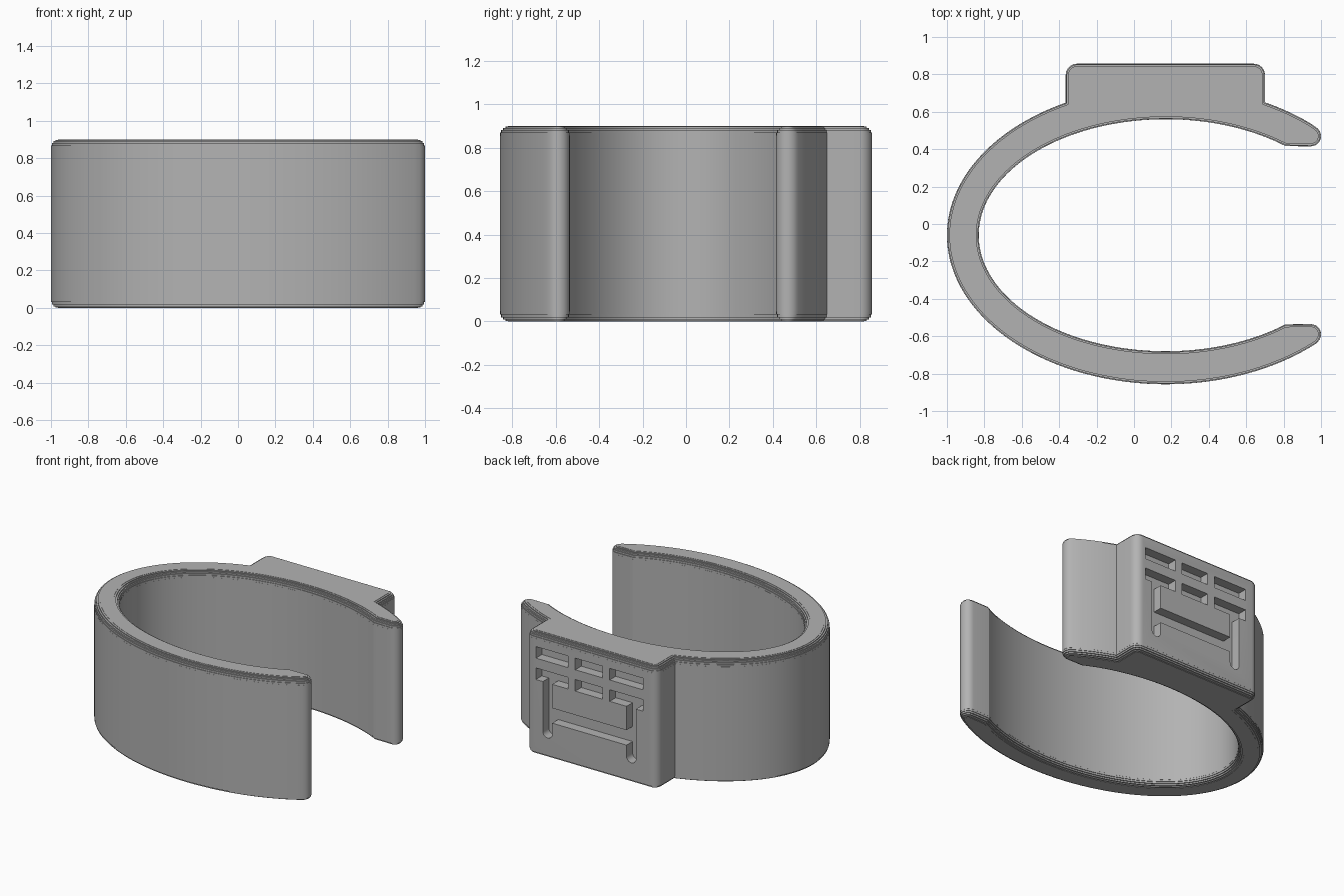
import bpy, bmesh, math
from mathutils import Vector

if "Cube" in bpy.data.objects:
    bpy.data.objects.remove(bpy.data.objects["Cube"])

CX, CY = 0.17, -0.06          # centre of the oval
HEIGHT, ROUND, STEPS = 0.9, 0.045, 5

def arc(cx, cy, rx, ry, a0, a1, n):
    return [Vector((cx + rx * math.cos(math.radians(a0 + (a1 - a0) * i / n)),
                    cy + ry * math.sin(math.radians(a0 + (a1 - a0) * i / n)))) for i in range(n + 1)]

def oval_angle(x, a):
    return math.degrees(math.acos((x - CX) / a))

def inset(pts, d):
    """Move a counter-clockwise outline inwards by d with mitred corners."""
    out = []
    for i, p in enumerate(pts):
        e0 = (p - pts[i - 1]).normalized()
        e1 = (pts[(i + 1) % len(pts)] - p).normalized()
        n0, n1 = Vector((-e0.y, e0.x)), Vector((-e1.y, e1.x))
        m = (n0 + n1).normalized()
        out.append(p + m * d / max(m.dot(n0), 0.5))
    return out

def make_object(name, bm):
    bmesh.ops.recalc_face_normals(bm, faces=bm.faces)
    mesh = bpy.data.meshes.new(name)
    bm.to_mesh(mesh)
    bm.free()
    ob = bpy.data.objects.new(name, mesh)
    bpy.context.collection.objects.link(ob)
    return ob

def loft(name, rings):
    """Join equal rings of 3D points and cap both ends."""
    bm = bmesh.new()
    loops = [[bm.verts.new(p) for p in r] for r in rings]
    n = len(rings[0])
    for a, b in zip(loops, loops[1:]):
        for i in range(n):
            j = (i + 1) % n
            bm.faces.new((a[i], a[j], b[j], b[i]))
    bm.faces.new(loops[0])
    bm.faces.new(loops[-1])
    return make_object(name, bm)

# Outline of the open cuff with a raised rectangular pad at the back
A, B, a, b = 1.17, 0.797, 1.0, 0.62
tip, pad_r, pad_l, pad_y, r = 0.9725, 0.70, -0.365, 0.857, 0.06
outline = arc(0.945, CY + 0.53, 0.055, 0.055, -90, 60, 10)
outline += arc(CX, CY, A, B, oval_angle(tip, A), oval_angle(pad_r, A), 10)[1:]
outline += arc(pad_r - r, pad_y - r, r, r, 0, 90, 8)
outline += arc(pad_l + r, pad_y - r, r, r, 90, 180, 8)
outline += arc(CX, CY, A, B, oval_angle(pad_l, A), 360 - oval_angle(tip, A), 110)
outline += arc(0.945, CY - 0.53, 0.055, 0.055, -60, 90, 10)[1:]
outline += arc(CX, CY, a, b, 360 - oval_angle(0.81, a), oval_angle(0.81, a), 120)

# Terraced rounding along the bottom and top rims
profile = []
for i in range(STEPS):
    t0, t1 = [math.radians(90 * k / STEPS) for k in (i, i + 1)]
    d = ROUND * (1 - math.sin((t0 + t1) / 2))
    profile += [(d, ROUND * (1 - math.cos(t0))), (d, ROUND * (1 - math.cos(t1)))]
profile += [(0, ROUND), (0, HEIGHT - ROUND)] + [(d, HEIGHT - z) for d, z in reversed(profile)]
cuff = loft("cuff", [[(p.x, p.y, z) for p in inset(outline, d)] for d, z in profile])

# Engraved pattern on the pad: windows, a crossbar and two round-ended slots
DEPTH = 0.07
def rect(x0, x1, z0, z1):
    return [Vector(p) for p in ((x0, z0), (x1, z0), (x1, z1), (x0, z1))]

def slot(x, z0, z1, w):
    return arc(x, z0 + w, w, w, 180, 360, 12) + [Vector((x + w, z1)), Vector((x - w, z1))]

cuts = [rect(x0, x1, z, z + 0.085) for z in (0.555, 0.712)
        for x0, x1 in ((0.36, 0.62), (0.08, 0.30), (-0.25, 0.02))]
cuts += [slot(0.525, 0.15, 0.60, 0.038), slot(-0.155, 0.15, 0.60, 0.038), rect(-0.15, 0.52, 0.27, 0.38)]
for c in cuts:
    cutter = loft("pattern_cutter", [[(p.x, y, p.y) for p in c] for y in (pad_y - DEPTH, pad_y + 0.1)])
    cutter.hide_render = True
    mod = cuff.modifiers.new("engrave", "BOOLEAN")
    mod.operation, mod.solver, mod.object = "DIFFERENCE", "EXACT", cutter
    bpy.context.view_layer.objects.active = cuff
    bpy.ops.object.modifier_apply(modifier=mod.name)
    bpy.data.objects.remove(cutter)

# Single grey material, smooth sides with crisp edges
grey = bpy.data.materials.new("plain grey")
grey.diffuse_color = (0.45, 0.45, 0.45, 1)
grey.use_nodes = True
grey.node_tree.nodes["Principled BSDF"].inputs["Base Color"].default_value = grey.diffuse_color
cuff.data.materials.clear()
cuff.data.materials.append(grey)
for p in cuff.data.polygons:
    p.material_index = 0
bpy.ops.object.select_all(action="DESELECT")
cuff.select_set(True)
bpy.context.view_layer.objects.active = cuff
bpy.ops.object.shade_smooth_by_angle(angle=math.radians(25))
